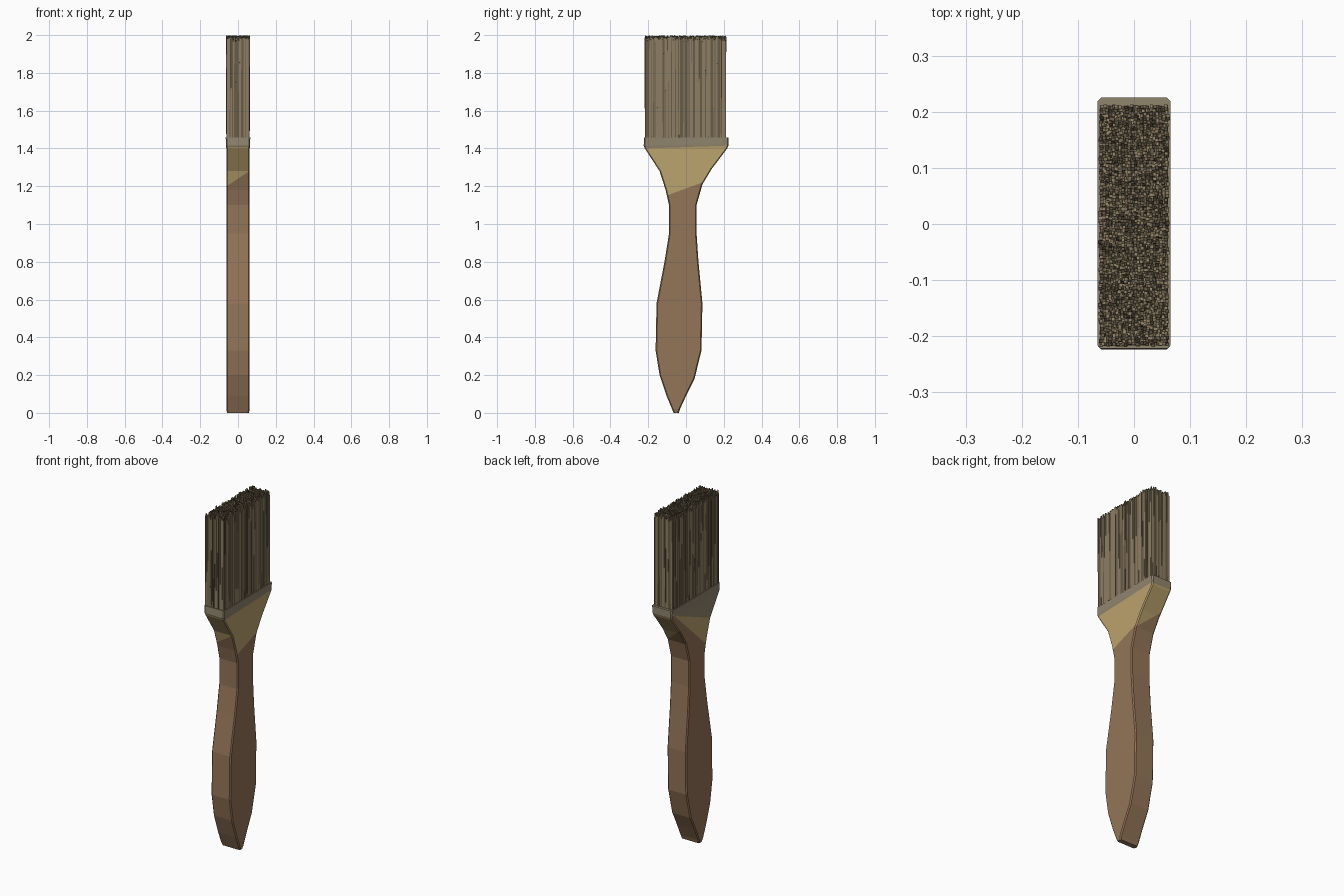
import bpy, bmesh, random
from mathutils import Vector

random.seed(7)
if "Cube" in bpy.data.objects:
    bpy.data.objects.remove(bpy.data.objects["Cube"])


def linear(c):
    c /= 255
    return c / 12.92 if c < 0.04 else ((c + 0.055) / 1.055) ** 2.4


def material(name, *rgb):
    m = bpy.data.materials.new(name)
    m.use_nodes = True
    col = [linear(c) for c in rgb] + [1]
    m.diffuse_color = col
    m.node_tree.nodes["Principled BSDF"].inputs["Base Color"].default_value = col
    return m


wood = material("brown wood", 148, 117, 88)
tan = material("tan paint", 188, 163, 111)
band = material("grey band", 145, 133, 110)
light_hair = material("light bristle", 143, 127, 100)
dark_hair = material("dark bristle", 104, 92, 71)


def add_object(name, bm, mats):
    me = bpy.data.meshes.new(name)
    bmesh.ops.recalc_face_normals(bm, faces=bm.faces)
    bm.to_mesh(me)
    bm.free()
    for m in mats:
        me.materials.append(m)
    ob = bpy.data.objects.new(name, me)
    bpy.context.collection.objects.link(ob)
    return ob


# Handle stations: front y, front z, back y, back z, half thickness
stations = [
    (-.066, 0, -.038, 0, .058), (-.074, .02, -.032, .02, .062),
    (-.103, .09, .005, .10, .062), (-.14, .2, .045, .18, .062),
    (-.161, .33, .082, .33, .062), (-.156, .58, .087, .58, .062),
    (-.114, .8, .066, .8, .062), (-.09, .95, .056, .95, .062),
    (-.09, 1.1, .056, 1.1, .062), (-.108, 1.18, .087, 1.21, .062),
    (-.14, 1.28, .135, 1.29, .062), (-.218, 1.4, .218, 1.4, .062),
    (-.224, 1.415, .225, 1.415, .064), (-.222, 1.457, .225, 1.457, .065),
]
C = .006
bm = bmesh.new()
rings = []
for yf, zf, yb, zb, h in stations:
    half = [(h - C, yf, zf), (h, yf + C, zf), (h, yb - C, zb), (h - C, yb, zb)]
    pts = half + [(-x, y, z) for x, y, z in reversed(half)]
    rings.append([bm.verts.new(p) for p in pts])
for a, b in zip(rings, rings[1:]):
    for i in range(8):
        j = (i + 1) % 8
        bm.faces.new((a[i], a[j], b[j], b[i]))
bm.faces.new(rings[0])
bm.faces.new(rings[-1])
bmesh.ops.recalc_face_normals(bm, faces=bm.faces)


def side(f):
    if abs(f.normal.x) > .9:
        return "left" if f.normal.x > 0 else "right"
    return "front" if f.calc_center_median().y < -.02 and f.normal.y < 0 else "back"


# Paint edges on each side: (u, z) to (u, z), u runs along y or x
paint = {
    "left": [((-.09, 1.155), (.087, 1.22)), ((-.22, 1.4), (.22, 1.415))],
    "right": [((-.1, 1.14), (.08, 1.31)), ((-.14, 1.28), (.2, 1.42))],
    "front": [((-.06, 1.2), (.06, 1.28)), ((-.06, 1.408), (.06, 1.408))],
    "back": [((-.06, 1.31), (.06, 1.21)), ((-.06, 1.412), (.06, 1.412))],
}


def height_over(line, u, z):
    (u0, z0), (u1, z1) = line
    return z - z0 - (z1 - z0) * (u - u0) / (u1 - u0)


for name, lines in paint.items():
    along_y = name in ("left", "right")
    for (u0, z0), (u1, z1) in lines:
        slope = (z1 - z0) / (u1 - u0)
        origin = Vector((0, u0, z0)) if along_y else Vector((u0, 0, z0))
        normal = Vector((0, -slope, 1)) if along_y else Vector((-slope, 0, 1))
        faces = [f for f in bm.faces if side(f) == name and f.calc_center_median().z > 1]
        geom = set(faces)
        for f in faces:
            geom.update(f.edges)
            geom.update(f.verts)
        bmesh.ops.bisect_plane(bm, geom=list(geom), dist=1e-5,
                               plane_co=origin, plane_no=normal.normalized())
bm.normal_update()
for f in bm.faces:
    c = f.calc_center_median()
    name = side(f)
    u = c.y if name in ("left", "right") else c.x
    f.material_index = sum(height_over(l, u, c.z) > 0 for l in paint[name])
    if f.normal.z > .9:
        f.material_index = 2
add_object("handle", bm, [wood, tan, band])

# Bristles: a dense grid of thin square hairs with ragged tips
NX, NY = 22, 78
X0, X1, Y0, Y1 = -.061, .061, -.217, .211
bm = bmesh.new()
for i in range(NX):
    for j in range(NY):
        x = X0 + (X1 - X0) * (i + .5) / NX + random.uniform(-.001, .001)
        y = Y0 + (Y1 - Y0) * (j + .5) / NY + random.uniform(-.001, .001)
        lx, ly = random.uniform(-.002, .002), random.uniform(-.002, .002)
        top = random.uniform(1.962, 1.99)
        w = .0029
        corners = [(-w, -w), (w, -w), (w, w), (-w, w)]
        low = [bm.verts.new((x + a, y + b, 1.45)) for a, b in corners]
        high = [bm.verts.new((x + lx + a, y + ly + b, top + random.uniform(0, .01)))
                for a, b in corners]
        shade = int(random.random() < .4)
        quads = [(low[k], low[(k + 1) % 4], high[(k + 1) % 4], high[k]) for k in range(4)]
        for q in quads + [high]:
            bm.faces.new(q).material_index = shade
add_object("bristles", bm, [light_hair, dark_hair])
